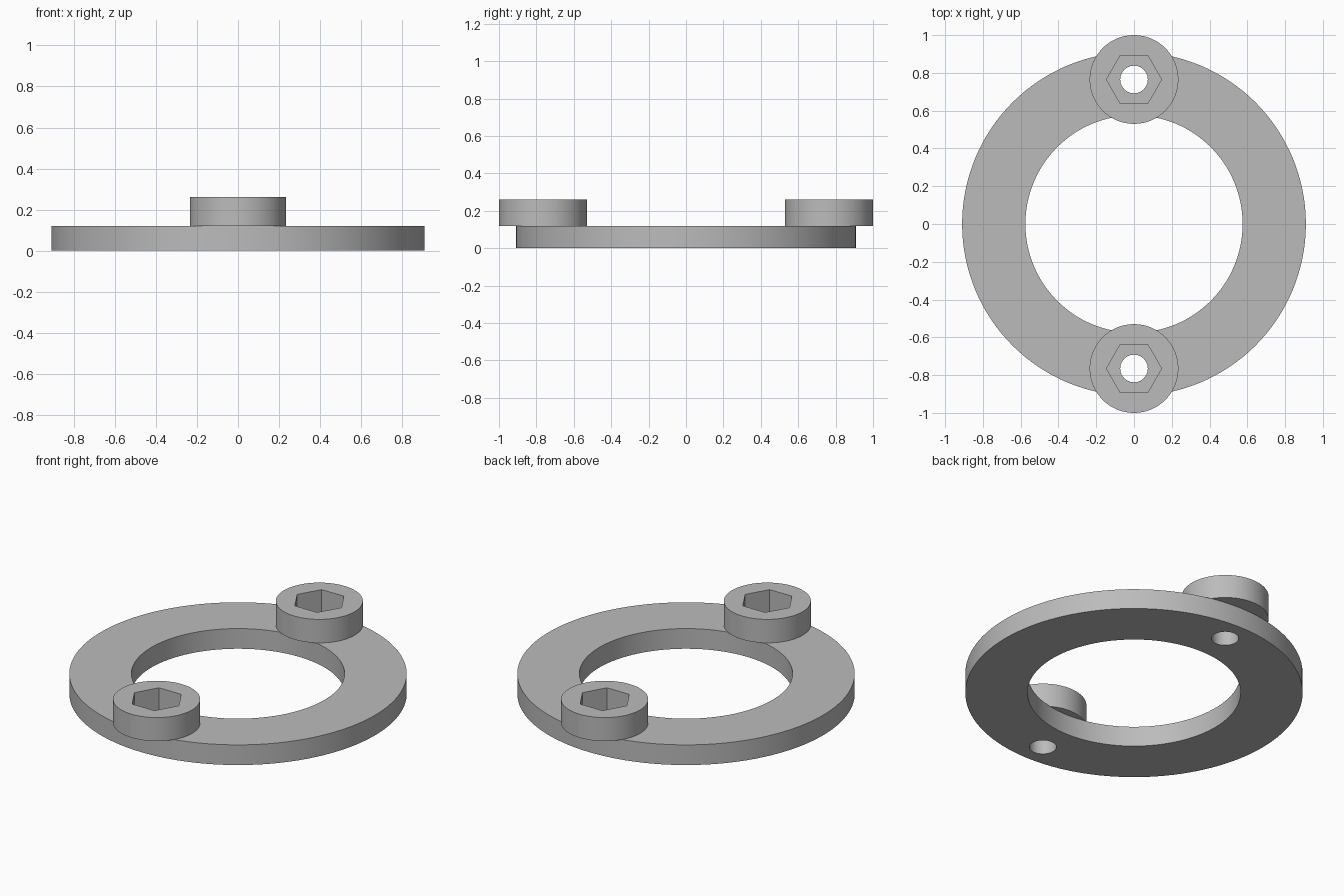
import bpy
import bmesh
import math

if "Cube" in bpy.data.objects:
    bpy.data.objects.remove(bpy.data.objects["Cube"], do_unlink=True)

RING_TOP, BOSS_TOP = 0.12, 0.26
BOLT_Y = 0.765

steel = bpy.data.materials.new("light_grey_steel")
steel.use_nodes = True
grey = (0.5, 0.5, 0.5, 1)
steel.diffuse_color = grey
steel.node_tree.nodes["Principled BSDF"].inputs["Base Color"].default_value = grey


def plate(name, z0, z1, loops):
    """Solid plate from an outer loop and hole loops: (radius, centre y, sides)."""
    bm = bmesh.new()
    edges = []
    for radius, cy, sides in loops:
        verts = []
        for i in range(sides):
            a = math.tau * i / sides
            verts.append(bm.verts.new((radius * math.cos(a), cy + radius * math.sin(a), z0)))
        edges += [bm.edges.new((verts[i - 1], verts[i])) for i in range(sides)]
    bmesh.ops.triangle_fill(bm, use_beauty=True, edges=edges, normal=(0, 0, 1))
    out = bmesh.ops.extrude_face_region(bm, geom=bm.faces[:], use_keep_orig=True)
    top = [g for g in out["geom"] if isinstance(g, bmesh.types.BMVert)]
    bmesh.ops.translate(bm, verts=top, vec=(0, 0, z1 - z0))
    bmesh.ops.recalc_face_normals(bm, faces=bm.faces[:])
    mesh = bpy.data.meshes.new(name)
    bm.to_mesh(mesh)
    bm.free()
    mesh.materials.append(steel)
    obj = bpy.data.objects.new(name, mesh)
    bpy.context.collection.objects.link(obj)
    bpy.ops.object.select_all(action="DESELECT")
    obj.select_set(True)
    bpy.context.view_layer.objects.active = obj
    bpy.ops.object.shade_smooth_by_angle(angle=math.radians(30))
    return obj


# Flat ring with two bolt holes
plate("flange_ring", 0, RING_TOP,
      [(0.91, 0, 128), (0.575, 0, 128), (0.073, BOLT_Y, 48), (0.073, -BOLT_Y, 48)])

# Round bosses with hexagonal sockets
for side, y in (("front", -BOLT_Y), ("back", BOLT_Y)):
    plate(side + "_boss", RING_TOP, BOSS_TOP, [(0.235, y, 64), (0.146, y, 6)])
